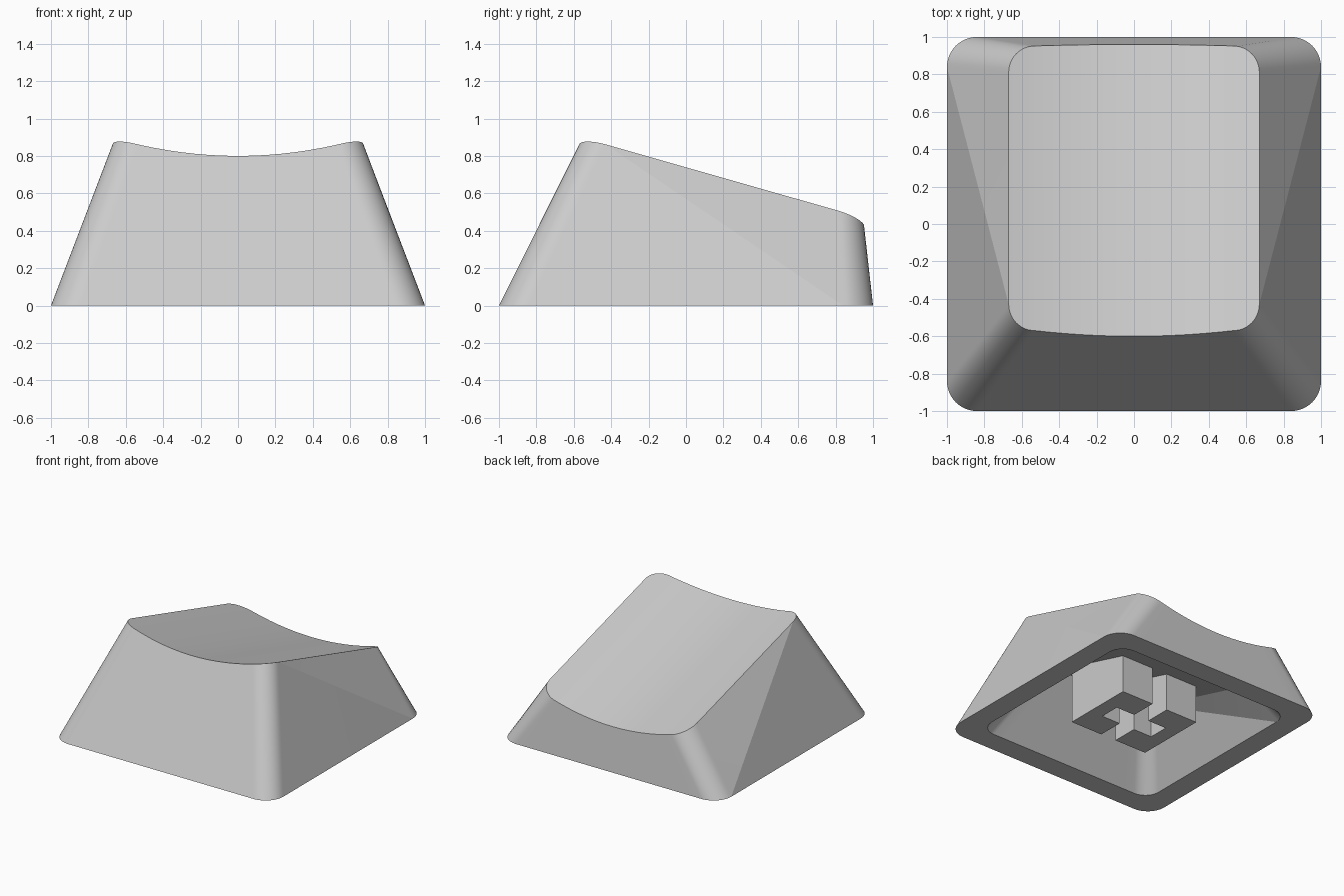
import bpy
import bmesh
import math

CORNER = 12   # segments per rounded corner
EDGE = 14     # segments along front and back edges

cube = bpy.data.objects.get("Cube")
if cube:
    bpy.data.objects.remove(cube, do_unlink=True)

grey = bpy.data.materials.new("light_grey")
grey.use_nodes = True
colour = (0.6, 0.6, 0.6, 1)
grey.diffuse_color = colour
grey.node_tree.nodes["Principled BSDF"].inputs["Base Color"].default_value = colour


def dish(x, y):
    """Sloping top, scooped from side to side."""
    return 0.80 - 0.285 * (y + 0.6) + 0.11 * (x / 0.67) ** 2


def ceiling(x, y):
    return 0.395 - 0.28 * y


def floor(x, y):
    return 0.0


def half_ring(hx, y, r, side, bow, height):
    """Left-to-right rounded edge at depth y; side is -1 for front, 1 for back."""
    flat = hx - r
    pts = []
    for i in range(CORNER + 1):
        a = math.pi / 2 * i / CORNER
        pts.append((-flat - r * math.cos(a), y - side * r * (1 - math.sin(a))))
    for i in range(1, EDGE):
        x = flat * (2 * i / EDGE - 1)
        pts.append((x, y + side * bow * (1 - (x / flat) ** 2)))
    pts += [(-x, v) for x, v in reversed(pts[:CORNER + 1])]
    return [(x, v, height(x, v)) for x, v in pts]


def ring(bm, hx, front, back, r, height, bows=(0, 0)):
    f = [bm.verts.new(p) for p in half_ring(hx, front, r, -1, bows[0], height)]
    b = [bm.verts.new(p) for p in half_ring(hx, back, r, 1, bows[1], height)]
    return f, b


def skin(bm, low, high):
    """Join two rings; the long side panels fold from top front to bottom back."""
    lo, hi = low[0] + low[1][::-1], high[0] + high[1][::-1]
    n = len(lo)
    for j in range(n):
        k = (j + 1) % n
        if j == n // 2 - 1:
            bm.faces.new((lo[j], lo[k], hi[j]))
            bm.faces.new((lo[k], hi[k], hi[j]))
        elif j == n - 1:
            bm.faces.new((lo[j], lo[k], hi[k]))
            bm.faces.new((lo[j], hi[k], hi[j]))
        else:
            bm.faces.new((lo[j], lo[k], hi[k], hi[j]))


def cap(bm, rim):
    """Fill a ring with front-to-back strips."""
    f, b = rim
    for i in range(len(f) - 1):
        bm.faces.new((f[i], f[i + 1], b[i + 1], b[i]))


def finish(bm, name):
    bmesh.ops.recalc_face_normals(bm, faces=bm.faces[:])
    mesh = bpy.data.meshes.new(name)
    bm.to_mesh(mesh)
    bm.free()
    mesh.materials.append(grey)
    obj = bpy.data.objects.new(name, mesh)
    bpy.context.collection.objects.link(obj)
    return obj


# Hollow cap: outer walls, dished top, bottom rim, inner walls and ceiling
bm = bmesh.new()
outer_base = ring(bm, 1.0, -1.0, 1.0, 0.16, floor)
outer_top = ring(bm, 0.67, -0.57, 0.952, 0.14, dish, (0.03, 0.008))
inner_base = ring(bm, 0.82, -0.82, 0.82, 0.13, floor)
inner_top = ring(bm, 0.52, -0.46, 0.78, 0.10, ceiling)
skin(bm, outer_base, outer_top)
cap(bm, outer_top)
skin(bm, inner_base, inner_top)
cap(bm, inner_top)
o, i = (r[0] + r[1][::-1] for r in (outer_base, inner_base))
for j in range(len(o)):
    k = (j + 1) % len(o)
    bm.faces.new((o[j], o[k], i[k], i[j]))
shell = finish(bm, "cap_shell")
bpy.ops.object.select_all(action='DESELECT')
shell.select_set(True)
bpy.context.view_layer.objects.active = shell
bpy.ops.object.shade_smooth_by_angle(angle=math.radians(10))

# Mounting stem: two mirrored C-shaped blocks that leave a cross slot
c_profile = [(0.07, -0.30), (0.36, -0.30), (0.36, 0.30), (0.07, 0.30),
             (0.07, 0.085), (0.24, 0.085), (0.24, -0.085), (0.07, -0.085)]
for name, s in (("stem_left", 1), ("stem_right", -1)):
    bm = bmesh.new()
    low = [bm.verts.new((s * x, y, 0)) for x, y in c_profile]
    high = [bm.verts.new((s * x, y, ceiling(x, y) + 0.01)) for x, y in c_profile]
    bm.faces.new(low)
    bm.faces.new(high)
    for j in range(len(low)):
        k = (j + 1) % len(low)
        bm.faces.new((low[j], low[k], high[k], high[j]))
    finish(bm, name)
